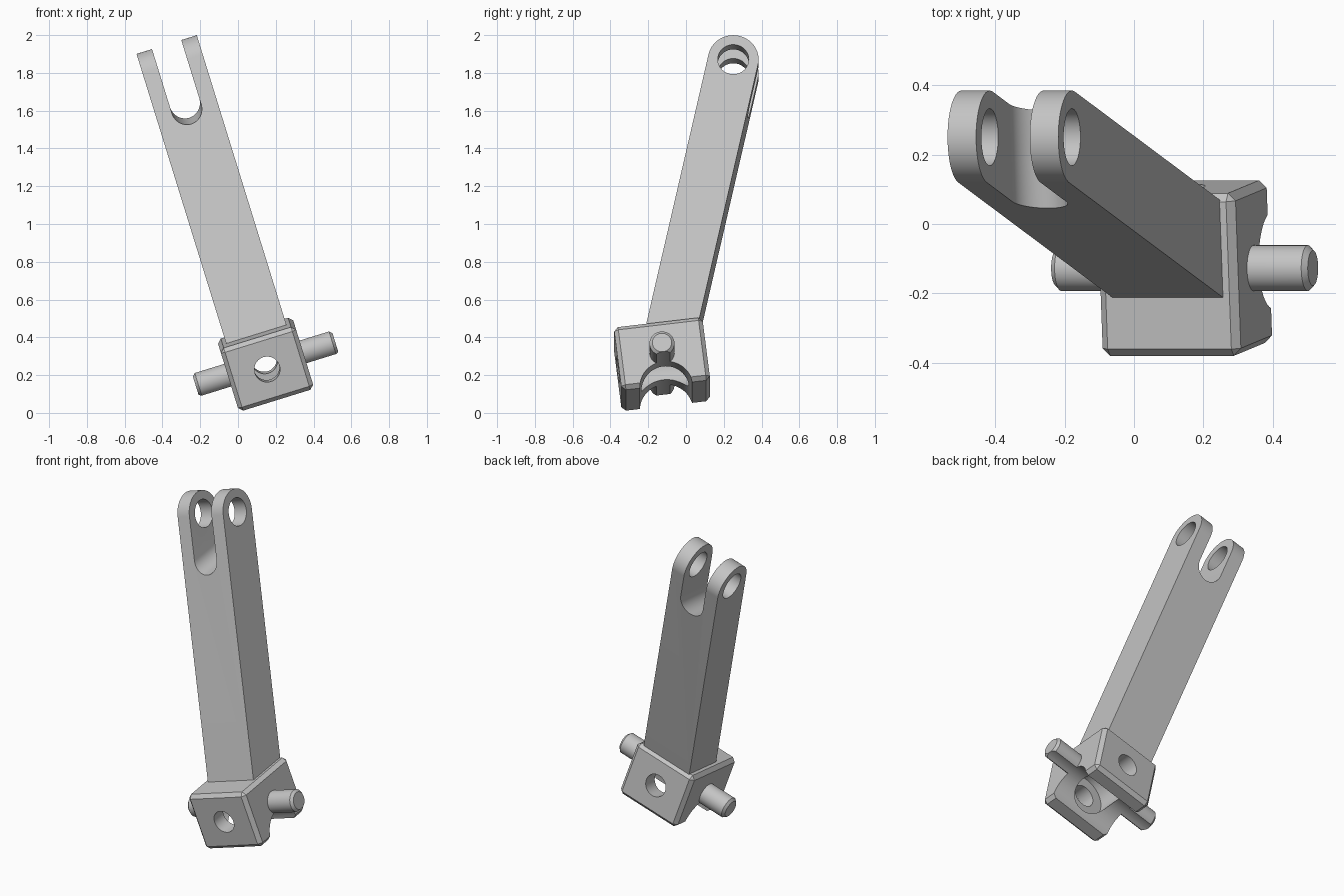
import bpy, bmesh
from math import sin, cos, tan, pi, radians
from mathutils import Matrix

if "Cube" in bpy.data.objects:
    bpy.data.objects.remove(bpy.data.objects["Cube"], do_unlink=True)

steel = bpy.data.materials.new("light grey metal")
steel.use_nodes = True
GREY = (0.55, 0.55, 0.55, 1)
steel.diffuse_color = GREY
steel.node_tree.nodes["Principled BSDF"].inputs["Base Color"].default_value = GREY

# Pose shared by all parts: joint centre at the local origin, pins along local x
POSE = (Matrix.Translation((0.146, -0.127, 0.258))
        @ Matrix.Rotation(radians(-17.2), 4, 'Y')
        @ Matrix.Rotation(radians(7), 4, 'X'))


def arc(u, v, radius, start=0, end=2 * pi, steps=64):
    """Points of a circle or arc in a profile plane."""
    full = abs(end - start - 2 * pi) < 1e-6
    count = steps if full else steps + 1
    return [(u + radius * cos(start + (end - start) * i / steps),
             v + radius * sin(start + (end - start) * i / steps)) for i in range(count)]


def prism(name, profile, axis, low, high, chamfer=0):
    """Extrude a profile along local x or y."""
    bm = bmesh.new()
    rings = []
    for w in (low, high):
        rings.append([bm.verts.new((w, u, v) if axis == 'x' else (u, w, v)) for u, v in profile])
    caps = [bm.faces.new(r) for r in rings]
    n = len(profile)
    for i in range(n):
        j = (i + 1) % n
        bm.faces.new((rings[0][i], rings[0][j], rings[1][j], rings[1][i]))
    bmesh.ops.recalc_face_normals(bm, faces=bm.faces)
    if chamfer:
        edges = bm.edges if n == 4 else {e for f in caps for e in f.edges}
        bmesh.ops.bevel(bm, geom=list(edges), offset=chamfer, segments=1,
                        affect='EDGES', profile=0.5)
    mesh = bpy.data.meshes.new(name)
    bm.to_mesh(mesh)
    bm.free()
    mesh.materials.append(steel)
    obj = bpy.data.objects.new(name, mesh)
    bpy.context.collection.objects.link(obj)
    obj.matrix_world = POSE
    return obj


def carve(obj, cutters):
    bpy.context.view_layer.objects.active = obj
    for c in cutters:
        c.hide_render = True
        mod = obj.modifiers.new("cut", 'BOOLEAN')
        mod.operation, mod.solver, mod.object = 'DIFFERENCE', 'EXACT', c
        bpy.ops.object.modifier_apply(modifier=mod.name)


# Cutters
cavity = prism("cavity_cutter", arc(0, 0, 0.13), 'y', -0.14, 0.14)
cross_hole = prism("cross_hole_cutter", arc(0, 0, 0.068), 'y', -0.4, 0.4)
groove = prism("groove_cutter", arc(0, -0.19, 0.14), 'x', -0.5, 0.5)
eye_hole = prism("eye_hole_cutter", arc(0.574, 1.579, 0.082), 'x', -0.4, 0.4)
slot_profile = arc(0, 1.381, 0.081, pi, 2 * pi, 32) + [(0.081, 2), (-0.081, 2)]
slot = prism("slot_cutter", slot_profile, 'y', 0.1, 1)

# Joint block
X, Y, Z = 0.2085, 0.236, 0.175
block = prism("joint_block", [(-Y, -Z), (Y, -Z), (Y, Z), (-Y, Z)], 'x', -X, X, 0.022)
carve(block, [cavity, groove, cross_hole])

# Side pins
pins = []
for name, side in (("left_pin", 1), ("right_pin", -1)):
    ends = sorted((side * 0.08, side * 0.387))
    pin = prism(name, arc(0, 0, 0.066), 'x', *ends, 0.015)
    carve(pin, [cavity, groove])
    pins.append(pin)

# Arm with rounded forked end, leaning back from the block
lean, R, base = radians(19.45), 0.134, 0.165
mid = 0.574 - (1.579 - base) * tan(lean)
half = R / cos(lean)
profile = arc(0.574, 1.579, R, -lean, pi - lean, 48)
profile += [(mid - half, base), (mid + half, base)]
arm = prism("fork_arm", profile, 'x', -0.167, 0.167)
carve(arm, [slot, eye_hole])

for c in (cavity, cross_hole, groove, eye_hole, slot):
    bpy.data.objects.remove(c, do_unlink=True)

# Smooth round surfaces, keep edges sharp
bpy.ops.object.select_all(action='DESELECT')
for obj in [block, arm] + pins:
    obj.select_set(True)
bpy.context.view_layer.objects.active = block
bpy.ops.object.shade_smooth_by_angle(angle=radians(30))
